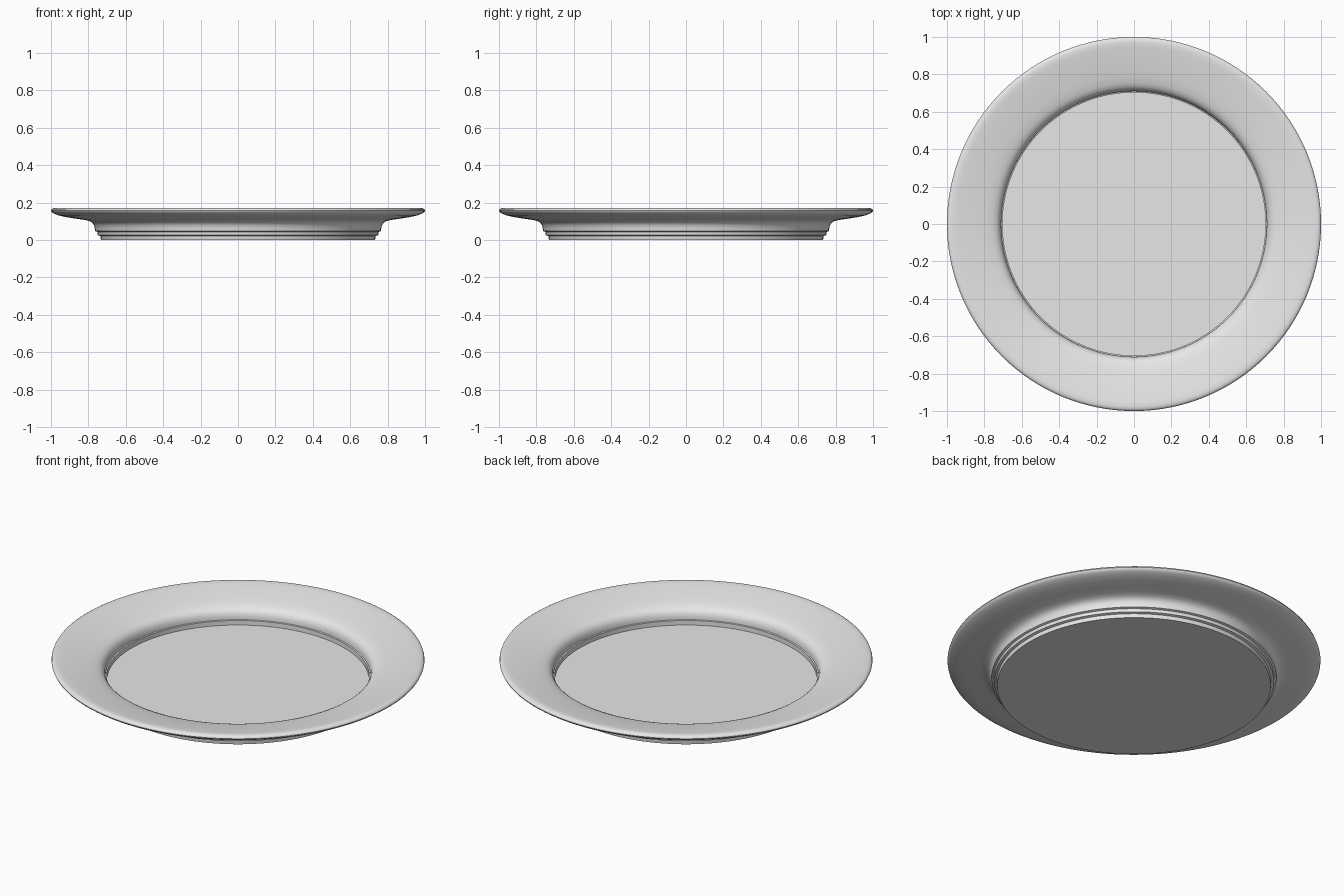
import bpy, math

if "Cube" in bpy.data.objects:
    bpy.data.objects.remove(bpy.data.objects["Cube"])

SEGMENTS = 128

# Glaze colour
glaze = bpy.data.materials.new("grey_glaze")
glaze.diffuse_color = (0.8, 0.8, 0.8, 1)
glaze.use_nodes = True
glaze.node_tree.nodes["Principled BSDF"].inputs["Base Color"].default_value = glaze.diffuse_color

# Cross-section (radius, height) from underside centre, round the rim, to the well
foot = [(0.733, 0.0), (0.736, 0.022), (0.750, 0.026), (0.752, 0.044),
        (0.764, 0.048), (0.766, 0.062)]
underside = [(0.769, 0.078), (0.778, 0.091), (0.793, 0.101), (0.82, 0.108),
             (0.87, 0.115), (0.92, 0.123), (0.96, 0.132), (0.985, 0.142)]
lip = [(0.997, 0.150), (1.0, 0.157), (0.997, 0.165), (0.989, 0.170), (0.975, 0.172)]
upper_rim = [(0.95, 0.169), (0.90, 0.161), (0.84, 0.150), (0.79, 0.140),
             (0.755, 0.131), (0.735, 0.122), (0.722, 0.110), (0.714, 0.095),
             (0.711, 0.080), (0.710, 0.065)]
well = [(0.703, 0.063), (0.703, 0.036)]


def lathe(name, profile):
    """Spin a profile about z and close both ends with flat discs."""
    verts, faces = [], []
    n = SEGMENTS
    for r, z in profile:
        for i in range(n):
            a = 2 * math.pi * i / n
            verts.append((r * math.cos(a), r * math.sin(a), z))
    for k in range(len(profile) - 1):
        for i in range(n):
            j = (i + 1) % n
            faces.append((k * n + i, k * n + j, (k + 1) * n + j, (k + 1) * n + i))
    faces.append(tuple(reversed(range(n))))
    last = (len(profile) - 1) * n
    faces.append(tuple(range(last, last + n)))
    mesh = bpy.data.meshes.new(name)
    mesh.from_pydata(verts, [], faces)
    mesh.materials.append(glaze)
    obj = bpy.data.objects.new(name, mesh)
    bpy.context.collection.objects.link(obj)
    return obj


# Whole plate, turned in one piece
plate = lathe("plate", foot + underside + lip + upper_rim + well)
bpy.context.view_layer.objects.active = plate
plate.select_set(True)
bpy.ops.object.shade_smooth_by_angle(angle=math.radians(40))
